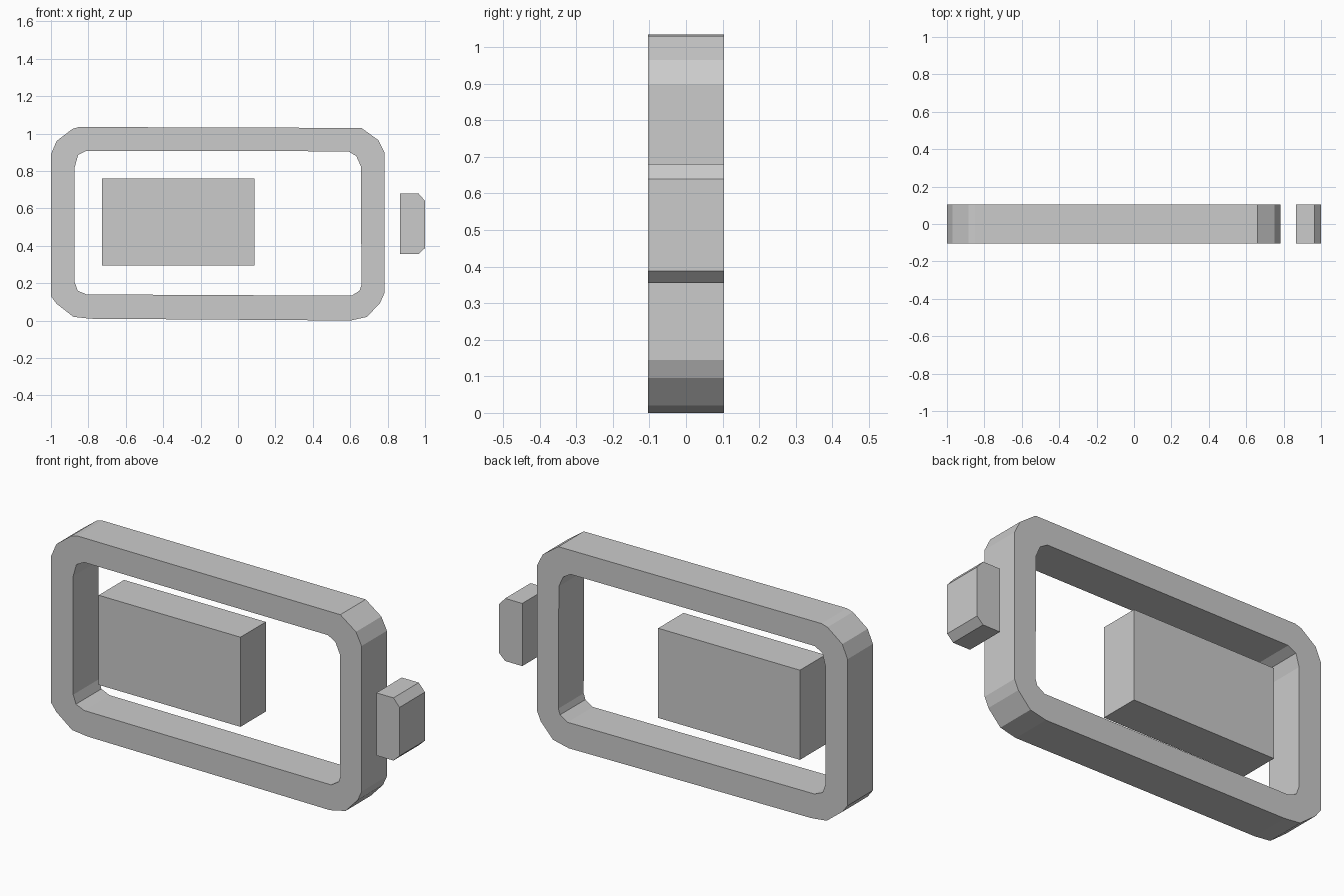
import bpy
import math

cube = bpy.data.objects.get("Cube")
if cube:
    bpy.data.objects.remove(cube, do_unlink=True)

HALF_DEPTH = 0.104

# Single grey material
grey = bpy.data.materials.new("light_grey")
grey.use_nodes = True
colour = (0.6, 0.6, 0.6, 1)
grey.diffuse_color = colour
grey.node_tree.nodes["Principled BSDF"].inputs["Base Color"].default_value = colour


def extruded(name, *outlines):
    """Extrude closed x-z outlines along y; inner outlines become holes."""
    curve = bpy.data.curves.new(name + "_profile", "CURVE")
    curve.dimensions = "2D"
    curve.fill_mode = "BOTH"
    curve.extrude = HALF_DEPTH
    for outline in outlines:
        spline = curve.splines.new("POLY")
        spline.points.add(len(outline) - 1)
        for point, (x, z) in zip(spline.points, outline):
            point.co = (x, z, 0, 1)
        spline.use_cyclic_u = True
    obj = bpy.data.objects.new(name, curve)
    bpy.context.collection.objects.link(obj)
    obj.rotation_euler.x = math.pi / 2
    # Turn the filled profile into a flat-shaded solid
    bpy.ops.object.select_all(action="DESELECT")
    obj.select_set(True)
    bpy.context.view_layer.objects.active = obj
    bpy.ops.object.convert(target="MESH")
    obj = bpy.context.object
    bpy.ops.object.mode_set(mode="EDIT")
    bpy.ops.mesh.select_all(action="SELECT")
    bpy.ops.mesh.remove_doubles(threshold=0.0005)
    bpy.ops.mesh.normals_make_consistent(inside=False)
    bpy.ops.object.mode_set(mode="OBJECT")
    bpy.ops.object.shade_flat()
    obj.data.materials.clear()
    obj.data.materials.append(grey)
    return obj


# Hollow case with chamfered corners
outer = [(-1, .13), (-.97, .09), (-.88, .02), (-.79, .01), (.24, .003), (.6, 0),
         (.69, .02), (.76, .095), (.782, .145), (.782, .9), (.75, .965),
         (.66, 1.03), (-.85, 1.035), (-.885, 1.025), (-.97, .96), (-1, .89)]
inner = [(-.873, .82), (-.855, .885), (-.81, .908), (.59, .905), (.632, .88),
         (.657, .825), (.66, .19), (.65, .16), (.607, .133), (.195, .135),
         (-.81, .14), (-.857, .16), (-.873, .205)]
extruded("battery_case", outer, inner)

# Charge block inside the case
extruded("charge_block", [(-.727, .295), (.087, .295), (.087, .76), (-.727, .76)])

# Terminal nub with chamfered outer corners
extruded("terminal_nub", [(.867, .355), (.965, .355), (1, .388),
                          (1, .64), (.965, .68), (.867, .68)])
